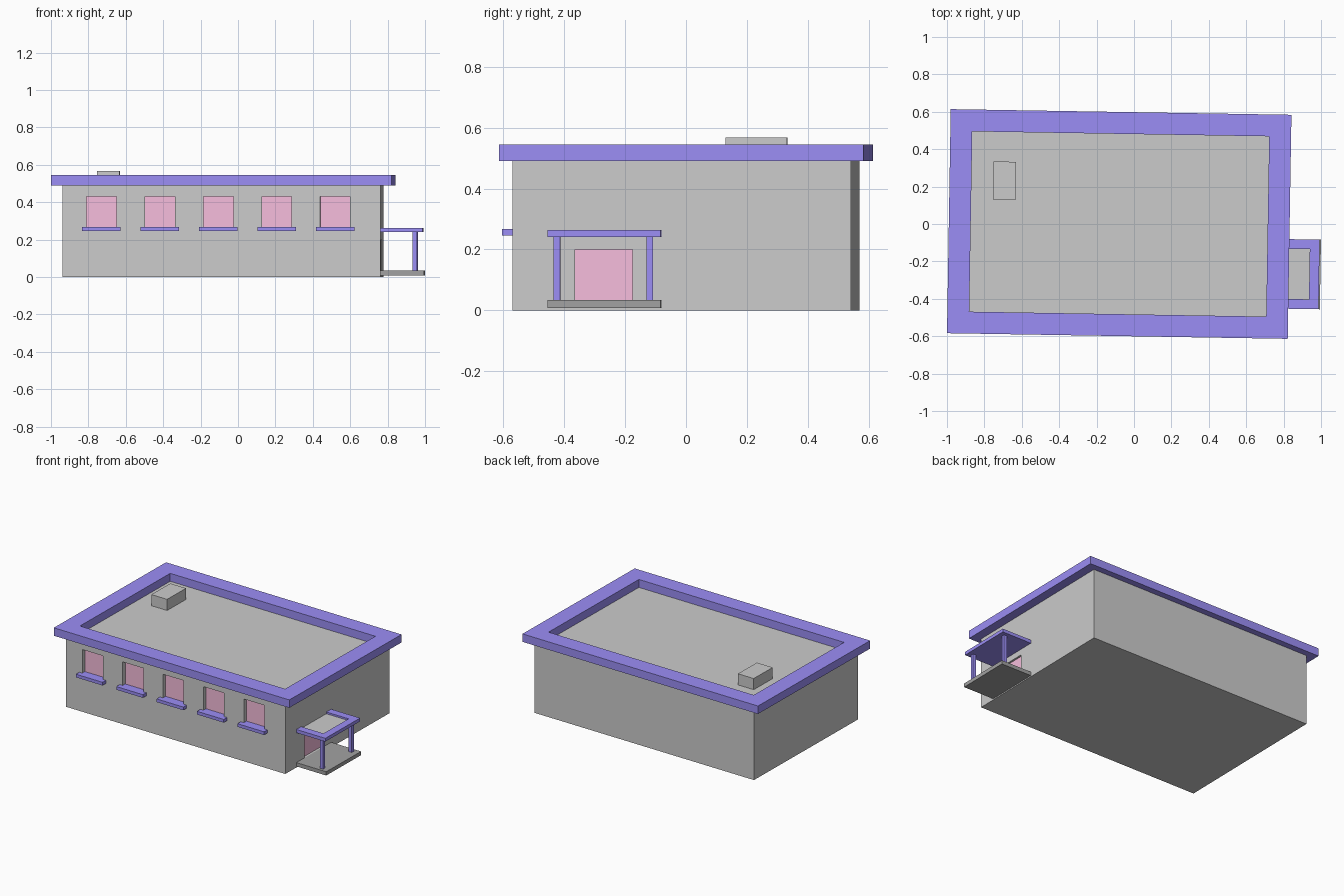
import bpy, bmesh, math
from mathutils import Matrix, Vector

if "Cube" in bpy.data.objects:
    bpy.data.objects.remove(bpy.data.objects["Cube"])

# The whole building sits turned about one degree clockwise
PLACE = Matrix.Translation((-0.079, 0, 0)) @ Matrix.Rotation(math.radians(-0.95), 4, 'Z')


def material(name, rgb):
    m = bpy.data.materials.new(name)
    m.diffuse_color = (*rgb, 1)
    m.use_nodes = True
    m.node_tree.nodes["Principled BSDF"].inputs["Base Color"].default_value = m.diffuse_color
    return m


TRIM = material("trim_blue", (0.33, 0.27, 0.92))
PINK = material("pane_pink", (0.93, 0.51, 0.72))
DARK = material("dark_grey", (0.36, 0.36, 0.36))
MID = material("mid_grey", (0.6, 0.6, 0.6))


def add(name, bm, mat=None, centre=(0, 0, 0)):
    bmesh.ops.recalc_face_normals(bm, faces=bm.faces)
    me = bpy.data.meshes.new(name)
    bm.to_mesh(me)
    bm.free()
    if mat:
        me.materials.append(mat)
    ob = bpy.data.objects.new(name, me)
    ob.matrix_world = PLACE @ Matrix.Translation(centre)
    bpy.context.collection.objects.link(ob)
    return ob


def box(name, x, y, z, mat=None):
    """Box from (min, max) ranges."""
    bm = bmesh.new()
    bmesh.ops.create_cube(bm, size=1)
    bmesh.ops.scale(bm, vec=[r[1] - r[0] for r in (x, y, z)], verts=bm.verts)
    return add(name, bm, mat, Vector([(r[0] + r[1]) / 2 for r in (x, y, z)]))


def prism(name, outline, z0, z1, mat):
    """Flat outline pushed up from z0 to z1."""
    bm = bmesh.new()
    face = bm.faces.new([bm.verts.new((x, y, z0)) for x, y in outline])
    new = bmesh.ops.extrude_face_region(bm, geom=[face])["geom"]
    bmesh.ops.translate(bm, vec=(0, 0, z1 - z0),
                        verts=[v for v in new if isinstance(v, bmesh.types.BMVert)])
    return add(name, bm, mat)


def ring(name, outer, inner, z0, z1, mat):
    """Rectangular frame from outer and inner half sizes."""
    bm = bmesh.new()
    corners = ((-1, -1), (1, -1), (1, 1), (-1, 1))
    loops = [[bm.verts.new((h[0] * sx, h[1] * sy, z)) for sx, sy in corners]
             for h, z in ((outer, z0), (outer, z1), (inner, z1), (inner, z0))]
    for i in range(4):
        a, b = loops[i], loops[(i + 1) % 4]
        for j in range(4):
            k = (j + 1) % 4
            bm.faces.new((a[j], a[k], b[k], b[j]))
    return add(name, bm, mat)


def recess(target, x, y, z):
    """Cut a box-shaped opening and drop the cutter."""
    cutter = box("cutter", x, y, z)
    cutter.hide_render = True
    mod = target.modifiers.new("opening", 'BOOLEAN')
    mod.operation = 'DIFFERENCE'
    mod.solver = 'EXACT'
    mod.object = cutter
    bpy.context.view_layer.objects.active = target
    bpy.ops.object.modifier_apply(modifier=mod.name)
    bpy.data.objects.remove(cutter)


HX, HY, TOP = 0.849, 0.556, 0.49

# Main block and overhanging roof edge
walls = box("walls", (-HX, HX), (-HY, HY), (0, TOP))
ring("roof_edge", (0.911, 0.599), (0.794, 0.482), TOP, 0.545, TRIM)

# Roof hatch
box("roof_hatch", (-0.678, -0.556), (0.12, 0.323), (TOP, 0.567), MID)

# Five recessed windows with sills
for i in range(5):
    cx = -0.642 + 0.3125 * i
    x = (cx - 0.08, cx + 0.08)
    recess(walls, x, (-HY - 0.1, -HY + 0.03), (0.25, 0.43))
    box(f"window_{i + 1}", x, (-HY + 0.028, -HY + 0.04), (0.25, 0.43), PINK)
    box(f"window_sill_{i + 1}", (cx - 0.103, cx + 0.103), (-HY - 0.036, -HY + 0.028),
        (0.245, 0.267), TRIM)

# Recessed door on the right side
door_y, door_z = (-0.351, -0.161), (0.034, 0.2)
recess(walls, (HX - 0.015, HX + 0.1), door_y, door_z)
box("door", (HX - 0.025, HX - 0.013), door_y, door_z, PINK)

# Porch: step, posts and canopy with a U-shaped rim
Y0, Y1, XE = -0.438, -0.066, 1.073
box("porch_step", (HX, 1.08), (Y0, Y1), (0.008, 0.034), DARK)
for side, cy in (("front", -0.407), ("back", -0.102)):
    box(f"porch_post_{side}", (1.018, 1.042), (cy - 0.011, cy + 0.011), (0.034, 0.24), TRIM)
box("canopy_base", (HX, XE), (Y0, Y1), (0.24, 0.248), TRIM)
w = 0.052
prism("canopy_rim", [(HX, Y0), (XE, Y0), (XE, Y1), (HX, Y1), (HX, Y1 - w),
                     (XE - w, Y1 - w), (XE - w, Y0 + w), (HX, Y0 + w)], 0.248, 0.263, TRIM)
box("canopy_panel", (HX, XE - w), (Y0 + w, Y1 - w), (0.248, 0.251))
